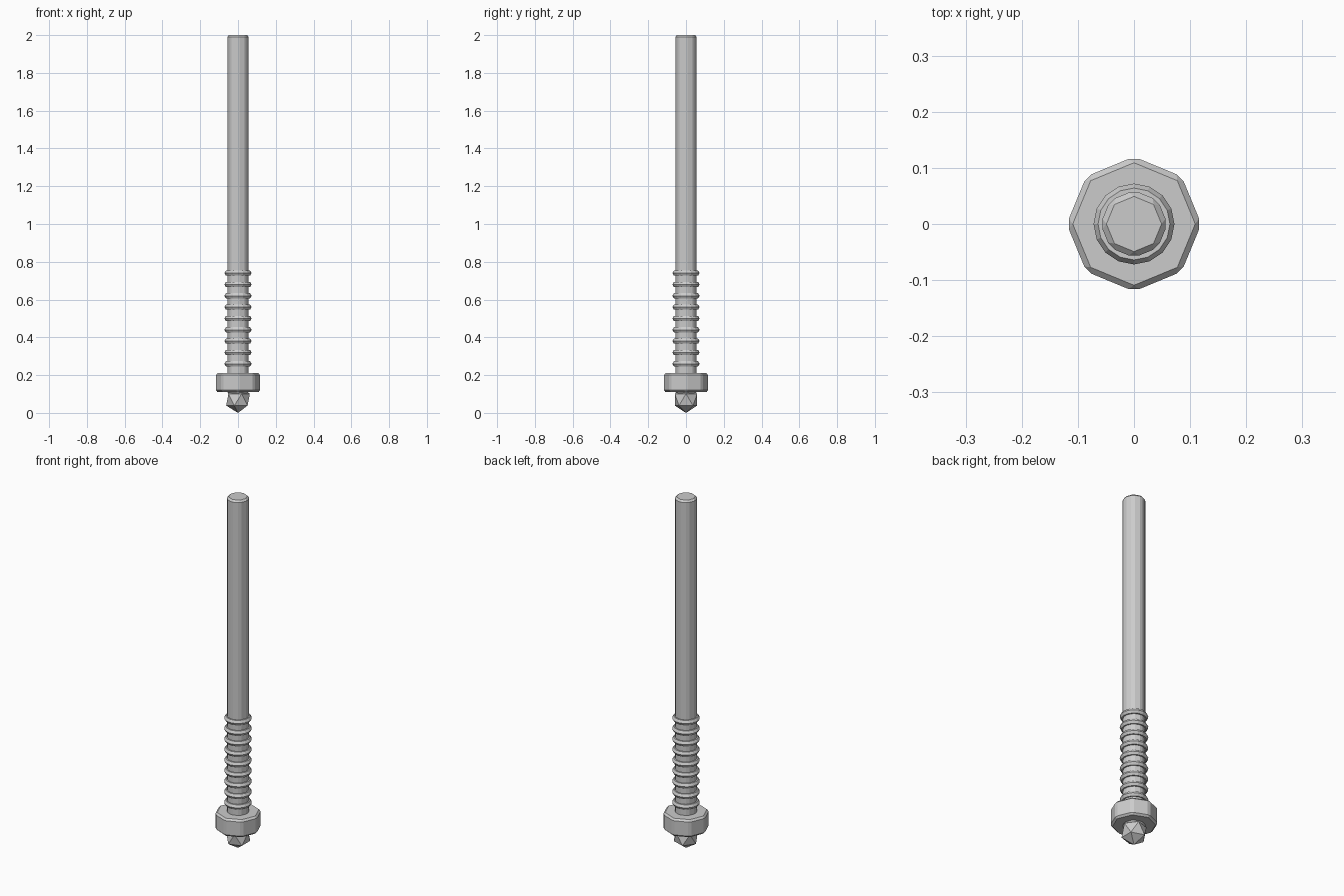
import bpy
import math

if "Cube" in bpy.data.objects:
    bpy.data.objects.remove(bpy.data.objects["Cube"])


def bevel(obj, width):
    # Single-segment chamfer on every edge
    m = obj.modifiers.new("chamfer", "BEVEL")
    m.width = width
    m.segments = 1
    m.limit_method = "ANGLE"
    m.angle_limit = math.radians(30)


def octagon_bar(name, radius, z0, z1, chamfer):
    bpy.ops.mesh.primitive_cylinder_add(vertices=8, radius=radius, depth=z1 - z0,
                                        location=(0, 0, (z0 + z1) / 2))
    obj = bpy.context.object
    obj.name = name
    bevel(obj, chamfer)
    return obj


# Long shaft and wide collar
octagon_bar("shaft", 0.06, 0.1, 2.0, 0.01)
octagon_bar("collar", 0.12, 0.11, 0.21, 0.01)

# Grip rings
for i in range(9):
    bpy.ops.mesh.primitive_torus_add(major_segments=16, minor_segments=6,
                                     major_radius=0.056, minor_radius=0.016,
                                     location=(0, 0, 0.26 + 0.06 * i))
    bpy.context.object.name = f"grip_ring_{i + 1}"

# Faceted tip gem
bpy.ops.mesh.primitive_ico_sphere_add(subdivisions=1, radius=0.07, location=(0, 0, 0.07))
bpy.context.object.name = "tip_gem"
